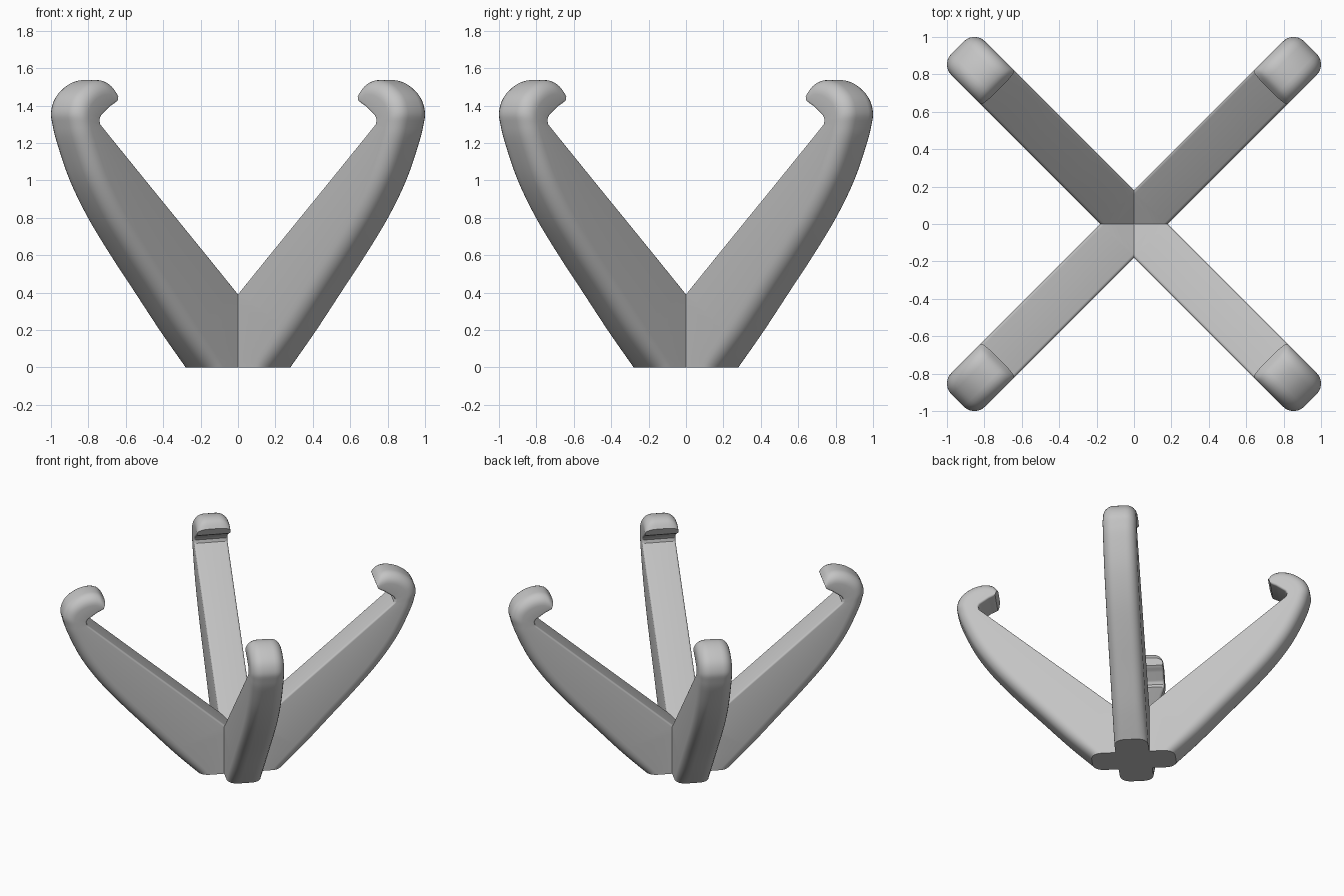
import bpy, bmesh, math
from mathutils import Vector

if "Cube" in bpy.data.objects:
    bpy.data.objects.remove(bpy.data.objects["Cube"], do_unlink=True)

HALF_WIDTH = 0.127
OUTER_ROUND = 0.08
INNER_ROUND = 0.016
SUBSTEPS = 4
ARC_STEPS = 6

# Side profile of one arm: (distance, height) of the outer and the inner edge
stations = [
    ((.316, 0), (-.1, 0)), ((.4, .08), (-.1, .203)),
    ((.52, .2), (.127, .4)), ((.705, .4), (.36, .604)),
    ((.89, .6), (.56, .778)), ((1.06, .8), (.78, .969)),
    ((1.195, 1), (.97, 1.135)), ((1.29, 1.2), (1.1, 1.248)),
    ((1.323, 1.3), (1.16, 1.3)), ((1.333, 1.37), (1.166, 1.325)),
    ((1.3, 1.45), (1.155, 1.345)), ((1.22, 1.512), (1.12, 1.37)),
    ((1.13, 1.537), (1.085, 1.395)), ((1.06, 1.523), (1.055, 1.41)),
    ((1.02, 1.475), (1.04, 1.42)),
]
outer = [Vector(s[0]) for s in stations]
inner = [Vector(s[1]) for s in stations]


def smooth_point(points, i, t):
    """Catmull-Rom point between points i and i + 1."""
    a, b = points[max(i - 1, 0)], points[i]
    c, d = points[i + 1], points[min(i + 2, len(points) - 1)]
    return 0.5 * (2 * b + (c - a) * t + (2 * a - 5 * b + 4 * c - d) * t ** 2
                  + (3 * b - a - 3 * c + d) * t ** 3)


def rounded_half(radius, depth):
    """Rounded corner as (sideways, inset) pairs, from the middle to the side."""
    angles = [math.pi / 2 * k / ARC_STEPS for k in range(ARC_STEPS + 1)]
    return [(HALF_WIDTH - radius + radius * math.sin(a), depth * (1 - math.cos(a)))
            for a in angles]


def section(bm, out, inn):
    """Ring of vertices across the arm, turned onto the diagonal."""
    span = (out - inn).length
    toward = (inn - out).normalized()
    front = rounded_half(OUTER_ROUND, min(OUTER_ROUND, 0.65 * span))
    back = [(w, span - d) for w, d in
            reversed(rounded_half(INNER_ROUND, min(INNER_ROUND, 0.2 * span)))]
    half = front + back
    ring = half + [(-w, d) for w, d in reversed(half)]
    verts = []
    for w, d in ring:
        p = out + toward * d
        verts.append(bm.verts.new(((p.x - w) / math.sqrt(2),
                                   (p.x + w) / math.sqrt(2), p.y)))
    return verts


# Loft the arm from its foot to the hooked tip
bm = bmesh.new()
rings = []
for i in range(len(stations) - 1):
    for k in range(SUBSTEPS):
        t = k / SUBSTEPS
        rings.append(section(bm, smooth_point(outer, i, t), inner[i].lerp(inner[i + 1], t)))
rings.append(section(bm, outer[-1], inner[-1]))
for low, high in zip(rings, rings[1:]):
    for j in range(len(low)):
        n = (j + 1) % len(low)
        bm.faces.new((low[j], low[n], high[n], high[j]))
bm.faces.new(rings[0])
bm.faces.new(rings[-1])
bmesh.ops.recalc_face_normals(bm, faces=bm.faces)

# Mitre the arm where it meets its neighbours
for normal in ((1, 0, 0), (0, 1, 0)):
    geom = bm.verts[:] + bm.edges[:] + bm.faces[:]
    bmesh.ops.bisect_plane(bm, geom=geom, dist=1e-5, plane_co=(0, 0, 0),
                           plane_no=normal, clear_inner=True)
mesh = bpy.data.meshes.new("four_arm_stand")
bm.to_mesh(mesh)
bm.free()

stand = bpy.data.objects.new("four_arm_stand", mesh)
bpy.context.collection.objects.link(stand)

# Plain grey material
grey = bpy.data.materials.new("plain_grey")
grey.use_nodes = True
colour = (0.55, 0.55, 0.55, 1)
grey.diffuse_color = colour
for node in grey.node_tree.nodes:
    if node.type == 'BSDF_PRINCIPLED':
        node.inputs["Base Color"].default_value = colour
mesh.materials.append(grey)

# Mirror into four arms and smooth the rounded edges
bpy.ops.object.select_all(action='DESELECT')
stand.select_set(True)
bpy.context.view_layer.objects.active = stand
mirror = stand.modifiers.new("mirror_arms", 'MIRROR')
mirror.use_axis = (True, True, False)
mirror.merge_threshold = 0.0005
bpy.ops.object.modifier_apply(modifier=mirror.name)
bpy.ops.object.shade_smooth_by_angle(angle=math.radians(35))
